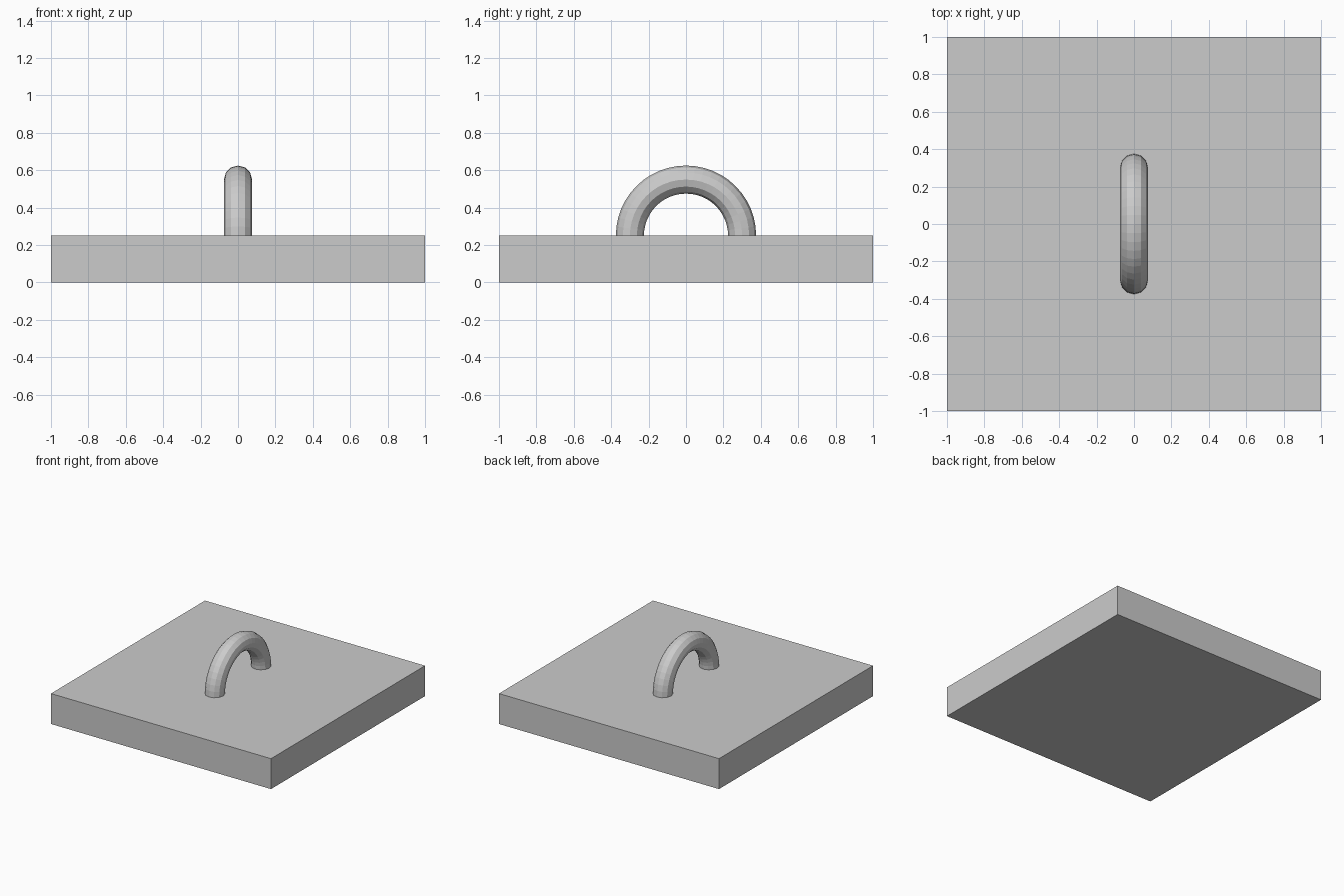
import bpy
import bmesh
import math

if "Cube" in bpy.data.objects:
    bpy.data.objects.remove(bpy.data.objects["Cube"])

PLATE_TOP = 0.25

# Square base plate
bpy.ops.mesh.primitive_cube_add(size=1, location=(0, 0, PLATE_TOP / 2))
plate = bpy.context.object
plate.name = "base_plate"
plate.scale = (2, 2, PLATE_TOP)
bpy.ops.object.transform_apply(location=False, rotation=False, scale=True)

# Arched handle: upper half of an upright ring, flush with the plate top
bpy.ops.mesh.primitive_torus_add(
    major_segments=48, minor_segments=12,
    major_radius=0.3, minor_radius=0.075,
    location=(0, 0, PLATE_TOP), rotation=(0, math.pi / 2, 0))
handle = bpy.context.object
handle.name = "handle"
bpy.ops.object.transform_apply(location=False, rotation=True, scale=True)

bm = bmesh.new()
bm.from_mesh(handle.data)
bmesh.ops.bisect_plane(
    bm, geom=bm.verts[:] + bm.edges[:] + bm.faces[:], dist=1e-5,
    plane_co=(0, 0, 0), plane_no=(0, 0, 1), clear_inner=True)
bm.to_mesh(handle.data)
bm.free()
